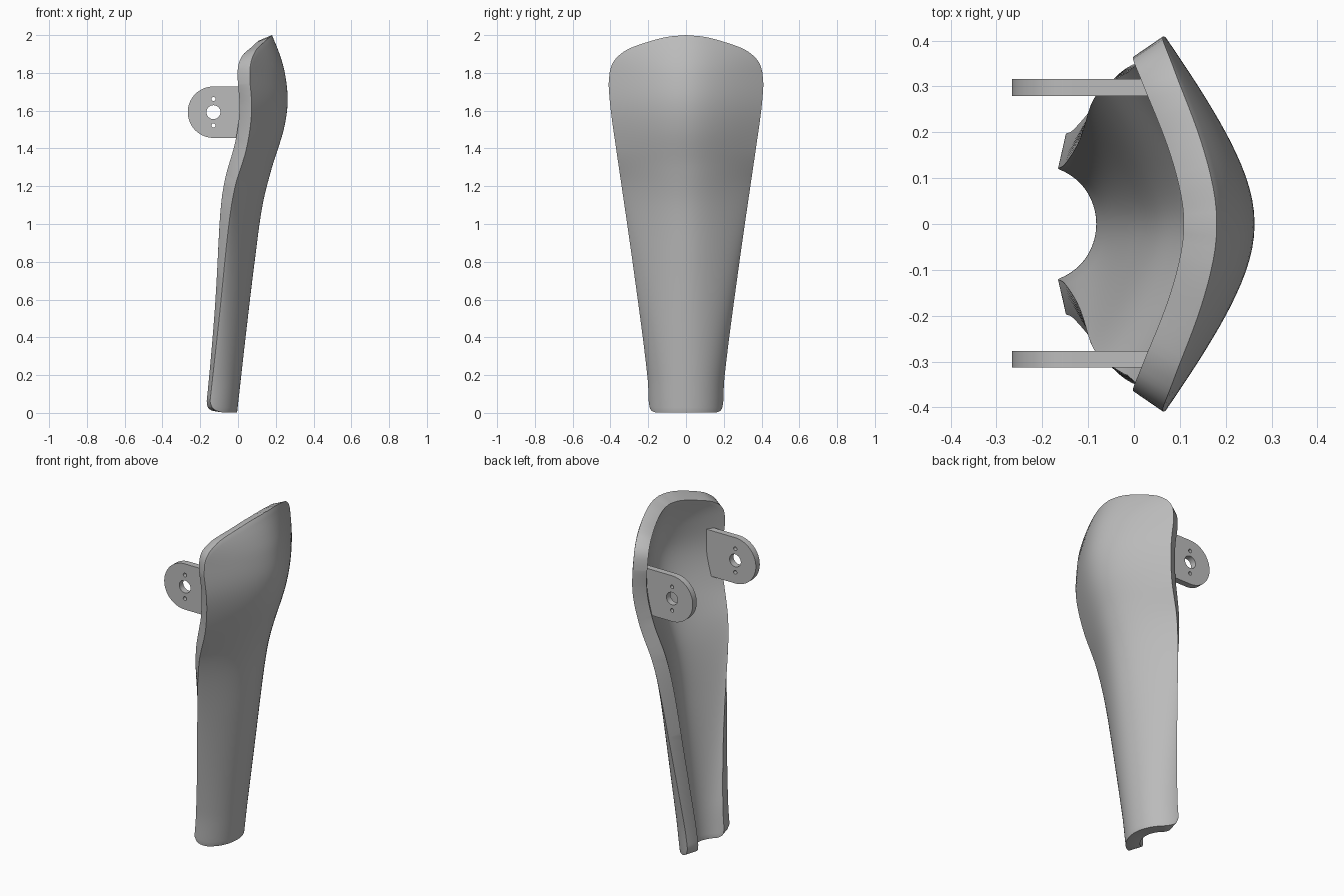
import bpy
import math
from mathutils import Matrix

cube = bpy.data.objects.get("Cube")
if cube:
    bpy.data.objects.remove(cube)

grey = bpy.data.materials.new("plain grey")
grey.use_nodes = True
grey.diffuse_color = (0.5, 0.5, 0.5, 1)
grey.node_tree.nodes["Principled BSDF"].inputs["Base Color"].default_value = (0.5, 0.5, 0.5, 1)


def smooth(points, q):
    """Cubic interpolation through (position, value) pairs."""
    q = min(max(q, points[0][0]), points[-1][0])
    n = len(points)

    def slope(i):
        a, b = points[max(i - 1, 0)], points[min(i + 1, n - 1)]
        return (b[1] - a[1]) / (b[0] - a[0])

    for i in range(n - 1):
        (p0, v0), (p1, v1) = points[i], points[i + 1]
        if q <= p1:
            h = p1 - p0
            t = (q - p0) / h
            return ((1 + 2 * t) * (1 - t) ** 2 * v0 + t * (1 - t) ** 2 * h * slope(i)
                    + t * t * (3 - 2 * t) * v1 - t * t * (1 - t) * h * slope(i + 1))


# Profiles of the guard along its height
RIDGE = [(0, -0.005), (0.4, 0.04), (0.8, 0.088), (1.1, 0.13), (1.3, 0.18),
         (1.5, 0.242), (1.65, 0.263), (1.8, 0.248), (1.9, 0.22), (2, 0.18)]
EDGE = [(0, -0.155), (0.5, -0.1), (1, -0.048), (1.2, -0.015), (1.4, 0.045),
        (1.6, 0.072), (1.8, 0.058), (1.9, 0.045), (2, 0.01)]
WIDTH = [(0, 0.195), (0.2, 0.205), (0.8, 0.283), (1.4, 0.37), (1.6, 0.398), (1.75, 0.41), (2, 0.41)]
# Upper and lower outline across the width fraction
TOP = [(0, 2), (0.25, 1.99), (0.5, 1.963), (0.75, 1.925), (0.87, 1.89), (0.94, 1.855), (0.98, 1.81), (1, 1.74)]
BOTTOM = [(0, 0.002), (0.8, 0.002), (0.92, 0.01), (0.98, 0.028), (1, 0.06)]


def surface(u, v):
    a = abs(u)
    # crowd the columns toward the side edges
    t = math.sin(a * math.pi / 2)
    low, high = smooth(BOTTOM, t), smooth(TOP, t)
    z = low + (high - low) * v
    bent = (math.sqrt(t * t + 0.25) - 0.5) / (math.sqrt(1.25) - 0.5)
    round_arc = 1 - math.sqrt(max(0, 1 - 0.96 * t * t))
    round_arc /= 0.8
    k = min(z / 1.4, 1)
    k = k * k * (3 - 2 * k)
    drop = bent * k + round_arc * (1 - k)
    ridge = smooth(RIDGE, z)
    x = ridge - (ridge - smooth(EDGE, z)) * drop
    return x, math.copysign(smooth(WIDTH, z) * t, u), z


def finish(obj, angle):
    bpy.ops.object.select_all(action='DESELECT')
    obj.select_set(True)
    bpy.context.view_layer.objects.active = obj
    bpy.ops.object.shade_smooth_by_angle(angle=math.radians(angle))


# Curved shell, thickened inward with softened rims
cols, rows = 48, 72
verts = [surface(2 * i / cols - 1, j / rows) for j in range(rows + 1) for i in range(cols + 1)]
faces = []
for j in range(rows):
    for i in range(cols):
        a = j * (cols + 1) + i
        faces.append((a, a + 1, a + cols + 2, a + cols + 1))
mesh = bpy.data.meshes.new("guard_shell")
mesh.from_pydata(verts, [], faces)
mesh.materials.append(grey)
shell = bpy.data.objects.new("guard_shell", mesh)
bpy.context.collection.objects.link(shell)
thick = shell.modifiers.new("thickness", 'SOLIDIFY')
thick.thickness = 0.078
thick.offset = -1
bevel = shell.modifiers.new("soft_rim", 'BEVEL')
bevel.width = 0.01
bevel.segments = 3
bevel.limit_method = 'ANGLE'
bevel.angle_limit = math.radians(50)
finish(shell, 40)


def circle(cx, cy, r, n, start=0, sweep=math.tau):
    return [(cx + r * math.cos(start + sweep * k / n), cy + r * math.sin(start + sweep * k / n))
            for k in range(n)]


def add_loop(curve, pts):
    spline = curve.splines.new('POLY')
    spline.points.add(len(pts) - 1)
    for p, (x, y) in zip(spline.points, pts):
        p.co = (x, y, 0, 1)
    spline.use_cyclic_u = True


# Pair of pivot plates with one large and two small holes
HUB_X, HUB_Z, R = -0.13, 1.592, 0.136
for name, y in (("left_pivot_plate", -0.295), ("right_pivot_plate", 0.298)):
    curve = bpy.data.curves.new(name + "_outline", 'CURVE')
    curve.dimensions = '2D'
    curve.fill_mode = 'BOTH'
    curve.extrude = 0.0185
    arc = circle(0, 0, R, 32, math.pi / 2, math.pi) + [(0, -R)]
    add_loop(curve, arc + [(0.19, -R), (0.19, R)])
    add_loop(curve, circle(0, 0, 0.037, 32))
    for side in (-1, 1):
        add_loop(curve, circle(0, side * 0.07, 0.011, 16))
    helper = bpy.data.objects.new(name + "_helper", curve)
    bpy.context.collection.objects.link(helper)
    bpy.context.view_layer.update()
    plate_mesh = bpy.data.meshes.new_from_object(
        helper.evaluated_get(bpy.context.evaluated_depsgraph_get()))
    bpy.data.objects.remove(helper)
    plate_mesh.transform(Matrix.Translation((HUB_X, y, HUB_Z)) @ Matrix.Rotation(math.pi / 2, 4, 'X'))
    plate_mesh.materials.clear()
    plate_mesh.materials.append(grey)
    plate = bpy.data.objects.new(name, plate_mesh)
    bpy.context.collection.objects.link(plate)
    finish(plate, 30)
